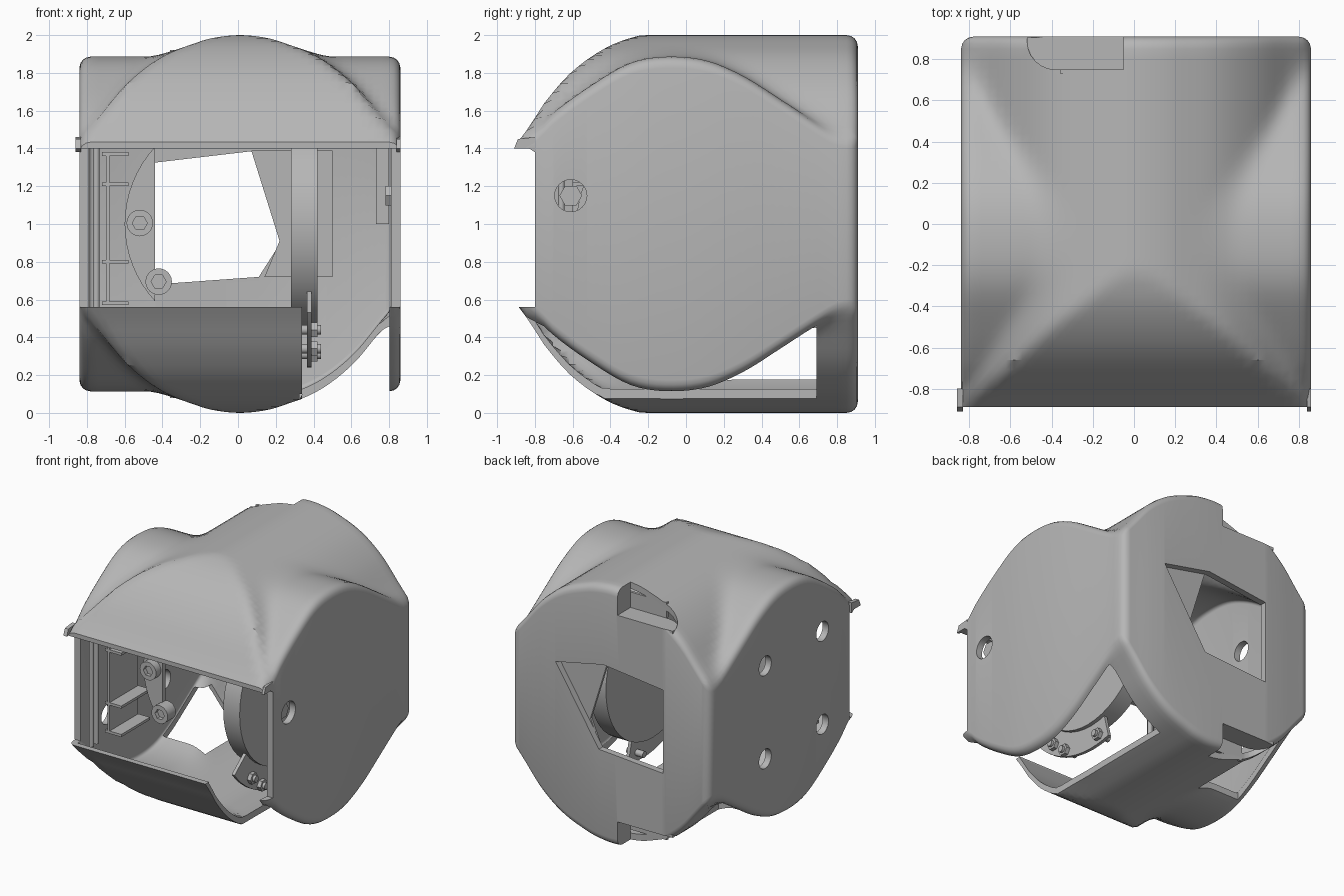
import bpy, bmesh, math
from mathutils import Vector

if "Cube" in bpy.data.objects:
    bpy.data.objects.remove(bpy.data.objects["Cube"])

grey = bpy.data.materials.new("mid_grey")
grey.diffuse_color = (0.47, 0.47, 0.47, 1)
grey.use_nodes = True
grey.node_tree.nodes["Principled BSDF"].inputs["Base Color"].default_value = grey.diffuse_color


def add(name, bm, smooth=True):
    bmesh.ops.recalc_face_normals(bm, faces=bm.faces)
    me = bpy.data.meshes.new(name)
    bm.to_mesh(me)
    bm.free()
    me.materials.append(grey)
    ob = bpy.data.objects.new(name, me)
    bpy.context.collection.objects.link(ob)
    if smooth:
        shade(ob)
    return ob


def shade(ob):
    bpy.ops.object.select_all(action='DESELECT')
    ob.select_set(True)
    bpy.context.view_layer.objects.active = ob
    bpy.ops.object.shade_smooth_by_angle(angle=math.radians(32))


def prism(name, pts, axis, a, b):
    """Extrude a 2D outline along an axis from a to b."""
    def co(p, q, d):
        return {'x': (d, p, q), 'y': (p, d, q), 'z': (p, q, d)}[axis]
    bm = bmesh.new()
    lo = [bm.verts.new(co(p, q, a)) for p, q in pts]
    hi = [bm.verts.new(co(p, q, b)) for p, q in pts]
    bm.faces.new(lo)
    bm.faces.new(hi[::-1])
    n = len(pts)
    for i in range(n):
        j = (i + 1) % n
        bm.faces.new((lo[i], lo[j], hi[j], hi[i]))
    return add(name, bm)


def arc(cx, cy, r, a0, a1, n):
    return [(cx + r * math.cos(math.radians(a0 + (a1 - a0) * i / n)),
             cy + r * math.sin(math.radians(a0 + (a1 - a0) * i / n))) for i in range(n + 1)]


def rod(name, cx, cy, r, axis, a, b, n=24):
    return prism(name, arc(cx, cy, r, 0, 360, n)[:-1], axis, a, b)


def box(name, x0, x1, y0, y1, z0, z1):
    return prism(name, [(x0, y0), (x1, y0), (x1, y1), (x0, y1)], 'z', z0, z1)


def cut(ob, cutter):
    m = ob.modifiers.new("cut", 'BOOLEAN')
    m.operation, m.solver, m.object = 'DIFFERENCE', 'EXACT', cutter
    bpy.context.view_layer.objects.active = ob
    bpy.ops.object.modifier_apply(modifier=m.name)
    bpy.data.objects.remove(cutter, do_unlink=True)


# Half-height profiles: side lobe over y, rear lobe over x, nose over y
SIDE = [(-.9, .42), (-.8, .49), (-.7, .59), (-.5, .735), (-.3, .85), (-.12, .885), (.1, .867),
        (.3, .785), (.5, .66), (.7, .53), (.82, .46), (.92, .43)]
REAR = [(0, 1), (.1, .992), (.2, .97), (.42, .88), (.6, .74), (.75, .56), (.86, .43)]
NOSE = [(-.9, .42), (-.82, .53), (-.75, .64), (-.6, .81), (-.4, .945), (-.2, 1.01), (0, 1.06), (1, 1.1)]


def curve(pts, v):
    """Smooth interpolation through profile points."""
    v = min(max(v, pts[0][0]), pts[-1][0])
    n = len(pts)
    i = next(k for k in range(n - 1) if v <= pts[k + 1][0])

    def slope(k):
        a, b = pts[max(k - 1, 0)], pts[min(k + 1, n - 1)]
        return (b[1] - a[1]) / (b[0] - a[0])
    (x0, y0), (x1, y1) = pts[i], pts[i + 1]
    d = x1 - x0
    t = (v - x0) / d
    m0 = 0 if pts is REAR and i == 0 else slope(i)
    return ((2*t**3 - 3*t*t + 1) * y0 + (t**3 - 2*t*t + t) * d * m0
            + (3*t*t - 2*t**3) * y1 + (t**3 - t*t) * d * slope(i + 1))


def height(x, y):
    a, b, k = curve(SIDE, y), curve(REAR, abs(x)), .06
    f = max(k - abs(a - b), 0) / k
    return min(max(a, b) + f * f * k / 4, max(curve(NOSE, y), a), 1.0)


def drop(d, r):
    d = min(max(d, 0), r)
    return r - math.sqrt(r * r - d * d)


def lobed_solid(name, t):
    """Closed body of the housing, inset by t."""
    W, Y0, Y1, r = .85 - t, -.89 + t, .91 - t, .06 - t * .7
    ends = [math.sin(math.radians(a)) * r for a in (0, 25, 45, 65, 90)]
    us = [i / 20 * (W - r) for i in range(-20, 21)]
    us = [-(W - r) - e for e in ends[:0:-1]] + us + [W - r + e for e in ends[1:]]
    ys = [Y0 + (Y1 - r - Y0) * i / 38 for i in range(39)] + [Y1 - r + e for e in ends[1:]]
    bm = bmesh.new()
    top, bot = [], []
    for y in ys:
        back = drop(y - (Y1 - r), r)
        rows = ([], [])
        for u in us:
            x = u * (W - back) / W
            h = height(x, y) - t - max(drop(abs(u) - (W - r), r), back)
            rows[0].append(bm.verts.new((x + .01, y, 1 + h)))
            rows[1].append(bm.verts.new((x + .01, y, 1 - h)))
        top.append(rows[0])
        bot.append(rows[1])
    ny, nx = len(ys), len(us)
    for j in range(ny - 1):
        for i in range(nx - 1):
            for g in (top, bot):
                bm.faces.new((g[j][i], g[j][i+1], g[j+1][i+1], g[j+1][i]))
        for i in (0, nx - 1):
            bm.faces.new((top[j][i], top[j+1][i], bot[j+1][i], bot[j][i]))
    for j in (0, ny - 1):
        for i in range(nx - 1):
            bm.faces.new((top[j][i], top[j][i+1], bot[j][i+1], bot[j][i]))
    return add(name, bm, False)


# Housing shell: outer body, hollowed, then its openings
shell = lobed_solid("housing_shell", 0)
cut(shell, lobed_solid("hollow", .05))
cut(shell, box("front_step", -1, 1, -1, -.8, .56, 1.4))
cut(shell, box("front_opening", -.785, .805, -1.1, -.5, .56, 1.4))
cut(shell, box("lower_right_gap", .34, .803, -1.2, .69, -.2, .565))
cut(shell, box("lower_left_gap", -.783, -.42, .2, .69, -.1, .45))
cut(shell, prism("rear_window", [(-.44, .68), (.11, .72), (.48, 1.3), (.07, 1.385), (-.44, 1.325)],
                 'y', .7, 1.1))
for y in (.23, -.47):
    for z in (.64, 1.36):
        cut(shell, rod("side_hole", y, z, .075, 'x', -1, -.7))
cut(shell, rod("right_hole", -.61, 1.15, .085, 'x', .7, 1))

# Rear notches, top and bottom, each with a rounded end and a pocket lining
slot = [(-.05, .75), (-.05, 1.1), (-.52, 1.1), (-.52, .91)] + arc(-.38, .89, .14, 180, 270, 6)
for s, label in ((1, "top"), (-1, "bottom")):
    cut(shell, prism("notch", slot, 'z', 1 + s * .8, 1 + s * 1.2))
    floor = [(p, min(q, .905)) for p, q in slot if not (p < -.5 and q > 1)]
    prism(label + "_notch_floor", floor, 'z', 1 + s * .78, 1 + s * .8)
    box(label + "_notch_end", -.05, -.03, .75, .86, *sorted((1 + s * .8, 1 + s * .96)))
    box(label + "_notch_back", -.36, -.03, .73, .75, *sorted((1 + s * .8, 1 + s * .92)))
shade(shell)

# Inner sheet that covers the right corner of the rear window
prism("window_inner_sheet", [(.07, 1.39), (.5, 1.39), (.5, .72), (.14, .72), (.22, .91)], 'y', .835, .855)

# Drive disc on the right, its flange and bolts
rod("drive_disc", 0, 1, .58, 'x', .28, .42, 48)
prism("lower_flange", arc(0, 1, .76, 218, 284, 14) + arc(0, 1, .54, 284, 218, 14), 'x', .365, .39)
for y, z in ((-.4, .44), (-.28, .34), (.08, .31)):
    rod("flange_bolt", y, z, .025, 'x', .3, .44, 12)
    rod("flange_bolt_nut", y, z, .045, 'x', .39, .42, 6)
box("right_inner_rail", .73, .80, -.2, .2, 1.0, 1.4)
rod("right_pivot_screw", -.61, 1.15, .06, 'x', .78, .82, 6)

# Curved mounting plate on the left with two socket screws
prism("left_mount_plate", arc(0, 1, .6, 137, 223, 16), 'y', -.3, -.26)
for x, z in ((-.52, 1.005), (-.42, .695)):
    head = rod("socket_screw", x, z, .07, 'y', -.36, -.26)
    cut(head, rod("hex_socket", x, z, .04, 'y', -.4, -.33, 6))
    shade(head)

# Brackets and rods beside the left wall
for z in (.57, .79, 1.2, 1.36):
    box("left_bracket", -.72, -.58, -.6, -.25, z, z + .02)
box("left_bracket_web", -.7, -.68, -.6, -.25, .57, 1.38)
for y in (-.72, -.66):
    rod("left_rod", -.75, y, .018, 'z', .5, 1.45, 12)

# Small lip corners at the front of the cover
for x0, x1 in ((-.86, -.83), (.84, .86)):
    prism("cover_lip", [(-.91, 1.4), (-.83, 1.4), (-.8, 1.38), (-.8, 1.46), (-.89, 1.45)], 'x', x0, x1)
